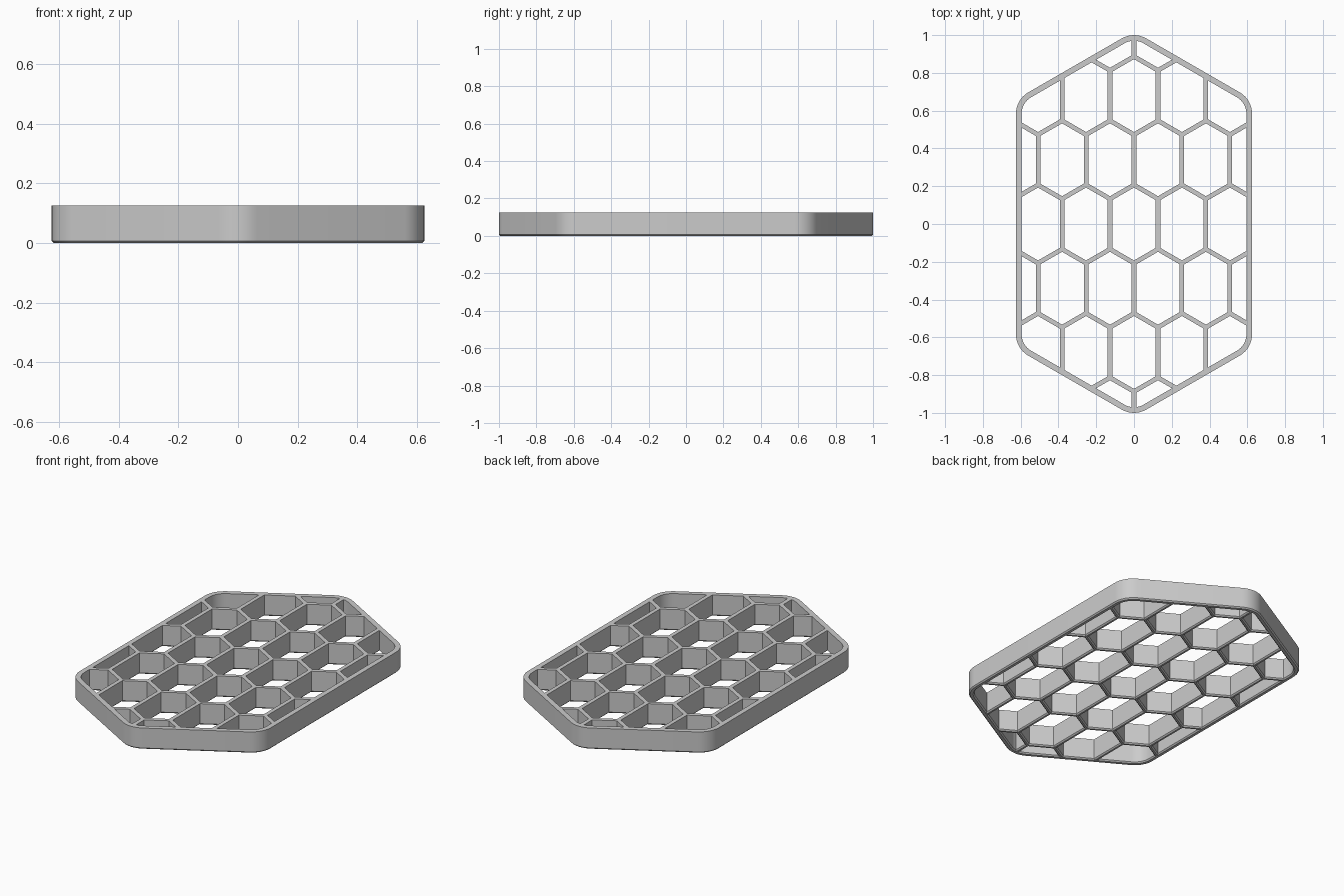
import bpy, bmesh, math
from mathutils import Vector

if "Cube" in bpy.data.objects:
    bpy.data.objects.remove(bpy.data.objects["Cube"])

H, C = 0.125, 0.007              # height, bottom chamfer
HALF_W, PEAK, R = 0.625, 1.02, 0.13
RIM, WALL = 0.03, 0.024
PX, PY = 0.254, 0.34             # honeycomb pitch


def outline(inset, n=8):
    """Rounded long hexagon, counter-clockwise."""
    k = 2 / math.sqrt(3)
    cx = HALF_W - R
    tip = PEAK - k * R
    side = tip - cx * math.tan(math.radians(30))
    r = R - inset
    pts = []
    centres = [(cx, -side, -60), (cx, side, 0), (0, tip, 60),
               (-cx, side, 120), (-cx, -side, 180), (0, -tip, 240)]
    for x, y, a0 in centres:
        for i in range(n + 1):
            a = math.radians(a0 + 60 * i / n)
            pts.append(Vector((x + r * math.cos(a), y + r * math.sin(a))))
    return pts


def cell(cx, cy):
    """Stretched hexagon hole between the thin walls."""
    t = math.tan(math.radians(30))
    hw = PX / 2 - WALL / 2
    tip = (PY + PX / 2 * t) / 2 - WALL / 2 / math.cos(math.radians(30))
    s = tip - hw * t
    return [Vector((cx + x, cy + y)) for x, y in
            [(hw, -s), (hw, s), (0, tip), (-hw, s), (-hw, -s), (0, -tip)]]


def cross(a, b):
    return a.x * b.y - a.y * b.x


def clip(poly, frame):
    """Keep the part of a convex polygon inside a convex frame."""
    for i, a in enumerate(frame):
        d = frame[(i + 1) % len(frame)] - a
        out = []
        for j, q in enumerate(poly):
            p = poly[j - 1]
            sp, sq = cross(d, p - a), cross(d, q - a)
            if (sp >= 0) != (sq >= 0):
                out.append(p.lerp(q, sp / (sp - sq)))
            if sq >= 0:
                out.append(q)
        poly = out
    clean = []
    for p in poly:
        if not clean or (p - clean[-1]).length > 0.003:
            clean.append(p)
    if len(clean) > 1 and (clean[0] - clean[-1]).length <= 0.003:
        clean.pop()
    return clean


def grow(poly, d):
    """Offset a convex counter-clockwise polygon outwards."""
    out = []
    for i, p in enumerate(poly):
        e1 = (p - poly[i - 1]).normalized()
        e2 = (poly[(i + 1) % len(poly)] - p).normalized()
        n1, n2 = Vector((e1.y, -e1.x)), Vector((e2.y, -e2.x))
        out.append(p + (n1 + n2) * d / max(1 + n1.dot(n2), 0.3))
    return out


# Outer rim loop and all honeycomb holes, each with its chamfered bottom loop
loops = [(outline(0), outline(C))]
inner = outline(RIM)
for row in range(-3, 4):
    for col in range(-3, 4):
        p = clip(cell((col + 0.5 * (row % 2)) * PX, row * PY), inner)
        if len(p) < 3:
            continue
        area = sum(cross(p[i - 1], p[i]) for i in range(len(p))) / 2
        if area > 0.0006:
            loops.append((p, grow(p, C)))

# Walls, chamfers, and filled top and bottom faces
bm = bmesh.new()
caps = {0: [], 2: []}
for body, foot in loops:
    rings = [[bm.verts.new((p.x, p.y, z)) for p in pts]
             for pts, z in ((foot, 0), (body, C), (body, H))]
    n = len(body)
    for lo, hi in zip(rings, rings[1:]):
        for i in range(n):
            j = (i + 1) % n
            bm.faces.new((lo[i], lo[j], hi[j], hi[i]))
    for k in caps:
        for i in range(n):
            caps[k].append(bm.edges.get((rings[k][i], rings[k][(i + 1) % n])))
for edges in caps.values():
    bmesh.ops.triangle_fill(bm, use_beauty=True, use_dissolve=False, edges=edges)
bmesh.ops.recalc_face_normals(bm, faces=bm.faces)

mesh = bpy.data.meshes.new("honeycomb_tray")
bm.to_mesh(mesh)
bm.free()
obj = bpy.data.objects.new("honeycomb_tray", mesh)
bpy.context.collection.objects.link(obj)
mat = bpy.data.materials.new("light grey")
mat.diffuse_color = (0.6, 0.6, 0.6, 1)
mat.use_nodes = True
mat.node_tree.nodes["Principled BSDF"].inputs["Base Color"].default_value = mat.diffuse_color
mesh.materials.append(mat)

bpy.context.view_layer.objects.active = obj
obj.select_set(True)
bpy.ops.object.shade_smooth_by_angle(angle=math.radians(30))
